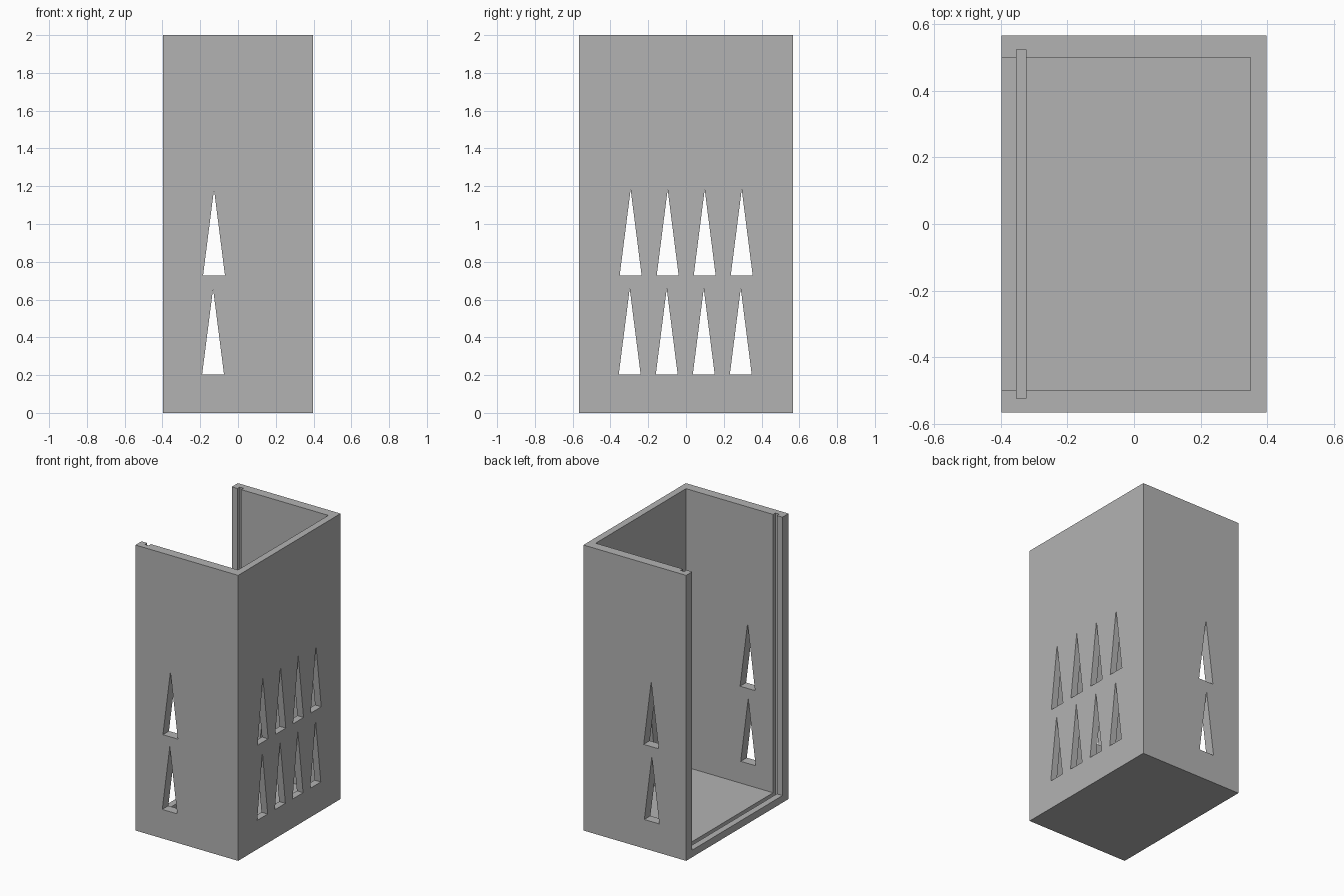
import bpy
import bmesh

cube = bpy.data.objects.get("Cube")
if cube:
    bpy.data.objects.remove(cube, do_unlink=True)

# Single plain grey material
grey = bpy.data.materials.new("plain grey")
grey.use_nodes = True
COLOUR = (0.45, 0.45, 0.45, 1)
grey.diffuse_color = COLOUR
grey.node_tree.nodes["Principled BSDF"].inputs["Base Color"].default_value = COLOUR


def finish(bm, name):
    bmesh.ops.recalc_face_normals(bm, faces=bm.faces)
    mesh = bpy.data.meshes.new(name)
    bm.to_mesh(mesh)
    bm.free()
    mesh.materials.append(grey)
    obj = bpy.data.objects.new(name, mesh)
    bpy.context.collection.objects.link(obj)
    return obj


def box(name, low, high):
    bm = bmesh.new()
    bmesh.ops.create_cube(bm, size=1)
    for v in bm.verts:
        v.co = [h if c > 0 else l for c, l, h in zip(v.co, low, high)]
    return finish(bm, name)


def add_spike(bm, axis, centre, base, start, end):
    """Triangular prism running along the given axis."""
    half, height = 0.058, 0.455
    profile = [(centre - half, base), (centre + half, base), (centre, base + height)]
    place = (lambda a, z, d: (d, a, z)) if axis == "x" else (lambda a, z, d: (a, d, z))
    near = [bm.verts.new(place(a, z, start)) for a, z in profile]
    far = [bm.verts.new(place(a, z, end)) for a, z in profile]
    bm.faces.new(near)
    bm.faces.new(far)
    for i in range(3):
        j = (i + 1) % 3
        bm.faces.new((near[i], near[j], far[j], far[i]))


# Outer body of the open-sided box
body = box("vented_box", (-0.398, -0.567, 0), (0.398, 0.567, 2))

# Inner space, open at the top and one side
cavity = box("cavity_cutter", (-0.6, -0.5, 0.05), (0.35, 0.5, 2.2))

# Panel slot in both walls and the floor
slot = box("slot_cutter", (-0.354, -0.525, 0.025), (-0.325, 0.525, 2.2))

# Two rows of tall triangular vents in the long wall and both end walls
bm = bmesh.new()
for base, shift in ((0.203, 0), (0.728, 0.005)):
    add_spike(bm, "y", -0.132 + shift, base, -0.8, 0.8)
    for i in range(4):
        add_spike(bm, "x", -0.298 + 0.196 * i + shift, base, 0.3, 0.6)
vents = finish(bm, "vent_cutter")

# Cut the shapes out and keep only the finished body
cutters = (cavity, slot, vents)
for cutter in cutters:
    cutter.hide_render = True
    cut = body.modifiers.new(cutter.name, "BOOLEAN")
    cut.operation = "DIFFERENCE"
    cut.solver = "EXACT"
    cut.object = cutter
bpy.context.view_layer.update()
result = bpy.data.meshes.new_from_object(
    body.evaluated_get(bpy.context.evaluated_depsgraph_get()))
body.modifiers.clear()
body.data = result
result.materials.clear()
result.materials.append(grey)
for face in result.polygons:
    face.material_index = 0
for cutter in cutters:
    bpy.data.objects.remove(cutter, do_unlink=True)
